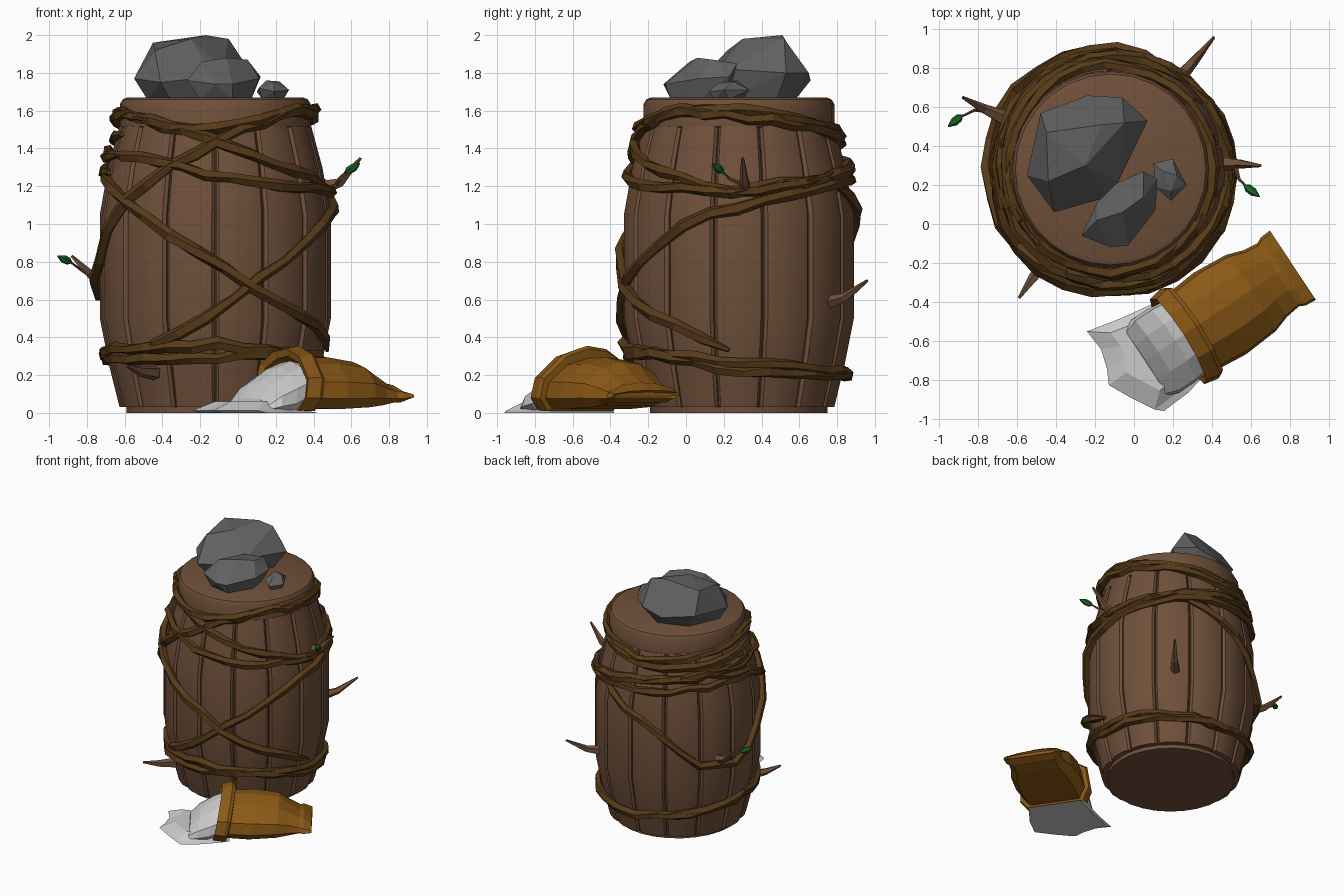
import bpy, bmesh, math, random
from mathutils import Vector

random.seed(4)
CX, CY = -0.12, 0.28          # barrel axis


def material(name, rgb):
    m = bpy.data.materials.new(name)
    m.diffuse_color = (*rgb, 1)
    return m


WOOD = material("wood", (0.16, 0.08, 0.042))
VINE = material("vine", (0.095, 0.043, 0.009))
CLOTH = material("cloth", (0.26, 0.10, 0.008))
STONE = material("stone", (0.12, 0.12, 0.12))
LEAF = material("leaf", (0.01, 0.13, 0.02))
POWDER = material("powder", (0.75, 0.75, 0.75))


def finish(name, bm, mat, smooth=None):
    bmesh.ops.recalc_face_normals(bm, faces=bm.faces)
    me = bpy.data.meshes.new(name)
    bm.to_mesh(me)
    bm.free()
    ob = bpy.data.objects.new(name, me)
    bpy.context.collection.objects.link(ob)
    me.materials.append(mat)
    if smooth:
        bpy.ops.object.select_all(action='DESELECT')
        ob.select_set(True)
        bpy.context.view_layer.objects.active = ob
        bpy.ops.object.shade_smooth_by_angle(angle=math.radians(smooth))
    return ob


def loft(bm, loops):
    """Skin closed loops of equal length and cap both ends."""
    rings = [[bm.verts.new(p) for p in loop] for loop in loops]
    n = len(rings[0])
    for a, b in zip(rings, rings[1:]):
        for i in range(n):
            j = (i + 1) % n
            bm.faces.new((a[i], a[j], b[j], b[i]))
    bm.faces.new(rings[0])
    bm.faces.new(rings[-1])


def polar(deg, r, z):
    a = math.radians(deg)
    return Vector((CX + r * math.cos(a), CY + r * math.sin(a), z))


def interp(keys, x):
    for (x0, y0), (x1, y1) in zip(keys, keys[1:]):
        if x <= x1:
            return y0 + (y1 - y0) * max(0, (x - x0) / (x1 - x0))
    return keys[-1][1]


def tube(bm, pts, radii, sides=5, roll=0.0):
    pts = [Vector(p) for p in pts]
    loops = []
    for i, p in enumerate(pts):
        t = (pts[min(i + 1, len(pts) - 1)] - pts[max(i - 1, 0)]).normalized()
        u = t.cross(Vector((0, 0, 1))).normalized()
        v = u.cross(t)
        angs = [2 * math.pi * k / sides + roll * i for k in range(sides)]
        loops.append([p + radii[i] * (u * math.cos(a) + v * math.sin(a)) for a in angs])
    loft(bm, loops)


# Barrel staves
PROFILE = [(0.03, 0.505), (0.25, 0.56), (0.5, 0.61), (1.05, 0.61), (1.3, 0.565), (1.52, 0.505)]
bm = bmesh.new()
step = 360 / 14
for k in range(14):
    mid = -90 + step * (k + 0.5)
    loops = []
    for z, r in PROFILE:
        outer = [polar(mid + f * step / 2, r + d, z) for f, d in
                 ((-0.98, -0.02), (-0.86, -0.004), (-0.4, 0.004), (0.4, 0.004), (0.86, -0.004), (0.98, -0.02))]
        inner = [polar(mid + f * step / 2, r - 0.05, z) for f in (0.98, -0.98)]
        loops.append(outer + inner)
    loft(bm, loops)
finish("barrel_staves", bm, WOOD, 40)


# Barrel core with base, and lid
def lathe(name, prof, seg=28):
    bm = bmesh.new()
    loft(bm, [[polar(360 * i / seg, r, z) for i in range(seg)] for z, r in prof])
    return finish(name, bm, WOOD, 35)


lathe("barrel_core", [(0, 0.47), (0.04, 0.47)] + [(z, r - 0.035) for z, r in PROFILE[1:]])
lathe("barrel_lid", [(1.5, 0.46), (1.515, 0.505), (1.635, 0.505), (1.66, 0.49), (1.67, 0.465)])

# Vines: (angle, height) keys wrapped over the barrel surface
VINES = [
    [(205, 1.6), (235, 1.53), (270, 1.5), (330, 1.6), (360, 1.6), (405, 1.55), (450, 1.47), (500, 1.5), (570, 1.6)],
    [(160, 1.5), (195, 1.61), (270, 1.45), (300, 1.33), (350, 1.18), (380, 1.19), (450, 1.3), (550, 1.4)],
    [(200, 1.36), (245, 1.33), (275, 1.24), (350, 1.17), (410, 1.24), (450, 1.32), (500, 1.36), (565, 1.36)],
    [(60, 1.22), (100, 1.0), (140, 0.67), (165, 0.62), (190, 0.76), (215, 1.08), (245, 1.3), (285, 1.5),
     (320, 1.61), (350, 1.58), (400, 1.52), (450, 1.44), (500, 1.42), (565, 1.47)],
    [(140, 1.38), (198, 1.23), (235, 1.03), (270, 0.8), (295, 0.62), (355, 0.32)],
    [(225, 0.3), (270, 0.52), (300, 0.78), (345, 1.06), (395, 1.17), (430, 1.22), (500, 1.27), (560, 1.28)],
    [(180, 0.33), (270, 0.36), (360, 0.27), (450, 0.2), (545, 0.33)],
    [(180, 0.3), (225, 0.29), (270, 0.29), (310, 0.33), (360, 0.22), (450, 0.2), (500, 0.26), (545, 0.3)],
]
SURF = PROFILE + [(1.7, 0.505)]
bm = bmesh.new()
for keys in VINES:
    a0, a1 = keys[0][0], keys[-1][0]
    n = int((a1 - a0) / 13)
    pts, radii = [], []
    for i in range(n + 1):
        a = a0 + (a1 - a0) * i / n
        z = interp(keys, a) + random.uniform(-0.012, 0.012)
        pts.append(polar(a, interp(SURF, z) + random.uniform(0.012, 0.03), z))
        end = 0.45 if i in (0, n) else 1
        radii.append(random.uniform(0.026, 0.036) * end)
    tube(bm, pts, radii, 5, 0.2)
finish("vines", bm, VINE)

# Twigs and leaves
TWIGS = [
    [(0.44, 0.31, 1.19), (0.54, 0.31, 1.22), (0.65, 0.30, 1.35)],
    [(-0.68, 0.55, 0.68), (-0.77, 0.59, 0.72), (-0.88, 0.65, 0.83)],
    [(0.22, 0.74, 0.58), (0.31, 0.84, 0.61), (0.41, 0.96, 0.70)],
    [(-0.44, -0.18, 0.21), (-0.52, -0.28, 0.22), (-0.59, -0.38, 0.25)],
]
bm = bmesh.new()
for pts in TWIGS:
    tube(bm, pts, (0.04, 0.026, 0.008), 5)
STEMS = [[(0.52, 0.30, 1.21), (0.54, 0.23, 1.24), (0.58, 0.19, 1.28)],
         [(-0.74, 0.58, 0.70), (-0.82, 0.585, 0.75), (-0.89, 0.55, 0.80)]]
for pts in STEMS:
    tube(bm, pts, (0.012, 0.008, 0.005), 4)
finish("twigs", bm, WOOD)

bm = bmesh.new()
for a, b in (((0.565, 0.20, 1.27), (0.645, 0.14, 1.32)), ((-0.88, 0.56, 0.795), (-0.955, 0.50, 0.83))):
    a, b = Vector(a), Vector(b)
    tube(bm, [a.lerp(b, f) for f in (0, 0.25, 0.6, 1)], (0.004, 0.021, 0.022, 0.003), 6)
finish("leaves", bm, LEAF)


# Rocks on the lid
def rock(name, pts):
    bm = bmesh.new()
    for p in pts:
        bm.verts.new(p)
    res = bmesh.ops.convex_hull(bm, input=bm.verts)
    bmesh.ops.delete(bm, geom=list({g for g in res["geom_interior"] if isinstance(g, bmesh.types.BMVert)}),
                     context='VERTS')
    bmesh.ops.dissolve_limit(bm, angle_limit=math.radians(9), verts=bm.verts, edges=bm.edges)
    finish(name, bm, STONE)


rock("large_rock", [(-0.55, 0.25, 1.77), (-0.48, 0.57, 1.8), (-0.24, 0.66, 1.76), (-0.06, 0.65, 1.8),
                    (0.07, 0.53, 1.8), (-0.08, 0.22, 1.82), (-0.13, 0.14, 1.78), (-0.41, 0.06, 1.75),
                    (-0.17, 0.51, 2.0), (-0.05, 0.52, 1.98), (-0.45, 0.47, 1.96), (-0.25, 0.3, 1.98),
                    (-0.44, 0.22, 1.92), (-0.48, 0.26, 1.66), (-0.36, 0.12, 1.66), (-0.14, 0.2, 1.66),
                    (-0.02, 0.48, 1.66), (-0.15, 0.58, 1.66), (-0.38, 0.5, 1.66)])
rock("medium_rock", [(-0.27, -0.06, 1.76), (-0.19, 0.11, 1.82), (-0.09, 0.21, 1.86), (0.05, 0.27, 1.85),
                     (0.12, 0.23, 1.78), (0.11, 0.07, 1.77), (-0.03, -0.11, 1.74), (-0.12, -0.12, 1.74),
                     (-0.19, 0.02, 1.86), (-0.06, 0.06, 1.88), (0.05, 0.14, 1.87), (-0.2, -0.05, 1.66),
                     (-0.03, -0.08, 1.66), (0.07, 0.08, 1.66), (0.05, 0.22, 1.66), (-0.13, 0.1, 1.66)])
rock("small_rock", [(0.10, 0.31, 1.70), (0.2, 0.335, 1.71), (0.27, 0.2, 1.71), (0.19, 0.12, 1.70),
                    (0.11, 0.19, 1.72), (0.15, 0.27, 1.76), (0.22, 0.25, 1.755), (0.19, 0.17, 1.745),
                    (0.13, 0.2, 1.66), (0.2, 0.15, 1.66), (0.24, 0.23, 1.66), (0.16, 0.3, 1.66)])

# Sack and spilled powder: cross-sections along a slanted axis
AX, SIDE, MOUTH = Vector((0.83, 0.55, 0)), Vector((-0.55, 0.83, 0)), Vector((0.26, -0.58, 0))
SHAPE = [(-0.8, 0), (-1, 0.2), (-0.95, 0.52), (-0.48, 0.87), (0.05, 1), (0.5, 0.95), (0.93, 0.75), (1, 0.3), (0.8, 0)]


def section(s, hw, z0, z1, lean=0.2, shift=0):
    out = []
    for t, h in SHAPE:
        z = z0 + (z1 - z0) * h
        out.append(MOUTH + AX * (s + lean * z) + SIDE * (t * hw + shift) + Vector((0, 0, z)))
    return out


bm = bmesh.new()
loft(bm, [section(0.12, 0.20, 0.04, 0.26), section(-0.05, 0.225, 0.03, 0.30), section(-0.065, 0.26, 0.015, 0.34),
          section(0.01, 0.275, 0.01, 0.355), section(0.035, 0.265, 0.01, 0.34), section(0.04, 0.235, 0.025, 0.29),
          section(0.2, 0.25, 0.02, 0.295), section(0.4, 0.235, 0.03, 0.27, 0.1), section(0.5, 0.205, 0.04, 0.22, 0),
          section(0.58, 0.195, 0.055, 0.165, 0), section(0.61, 0.21, 0.055, 0.16, 0),
          section(0.67, 0.215, 0.075, 0.12, 0), section(0.655, 0.19, 0.085, 0.11, 0)])
finish("sack", bm, CLOTH)

bm = bmesh.new()
loft(bm, [section(0.1, 0.2, 0.05, 0.25), section(-0.03, 0.215, 0.03, 0.275), section(-0.1, 0.225, 0.0, 0.245),
          section(-0.19, 0.225, 0.0, 0.17), section(-0.25, 0.2, 0.0, 0.08)])
finish("powder_heap", bm, POWDER)

# Thin irregular fan of powder on the floor
edge = [(0.06, 0.2), (-0.19, 0.24), (-0.37, 0.28), (-0.36, 0.16), (-0.39, 0.06), (-0.43, -0.02), (-0.37, -0.14),
        (-0.30, -0.26), (-0.14, -0.25), (0.06, -0.2)]
fan = [[MOUTH + Vector((-0.05, 0, z)) * (1 if z else 0) + AX * (s * f) + SIDE * (t * f) for s, t in edge]
       for z, f in ((0, 1), (0.012, 0.98), (0.06, 0.72))]
bm = bmesh.new()
loft(bm, fan)
finish("powder_spill", bm, POWDER)
